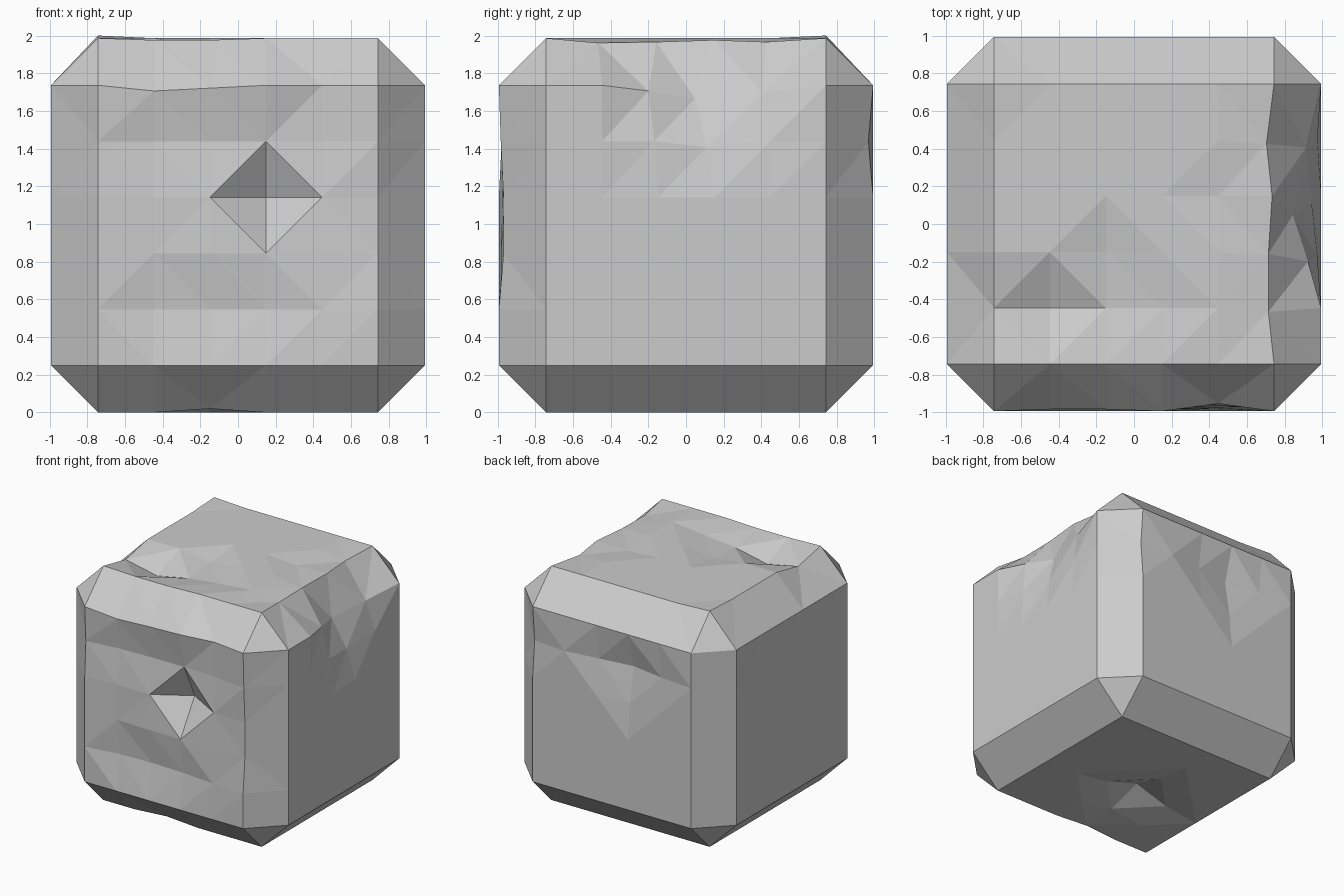
import bpy, bmesh
from itertools import product
from mathutils import Vector

if "Cube" in bpy.data.objects:
    bpy.data.objects.remove(bpy.data.objects["Cube"])

N = 5              # cells along each flat side
FLAT = 0.743       # half width of a flat side
HALF = 0.993       # half width of the whole block
STEP = 2 * FLAT / N

# Dents: (axis of the side, lattice point) -> offset
X, Y, Z = range(3)
dents = {}


def dent(axis, point, depth, drift=(0, 0, 0)):
    """Push one lattice point of a side inwards, with an optional drift."""
    move = Vector(drift)
    move[axis] += depth if point[axis] == 0 else -depth
    dents[axis, point] = move


# Front: one deep pit and shallow hollow bands
dent(Y, (3, 0, 3), 0.20)
for i, depth in enumerate((0.015, 0.05, 0.06, 0.06, 0.05, 0.01)):
    dent(Y, (i, 0, 4), depth)
for i, depth in enumerate((0.0, 0.045, 0.055, 0.045, 0.015, 0.0)):
    dent(Y, (i, 0, 1), depth)
for i, depth in enumerate((0.0, 0.02, 0.01, 0.01, 0.02, 0.025)):
    dent(Y, (i, 0, 2), depth)
dent(Y, (1, 0, 3), 0.02)
dent(Y, (2, 0, 3), 0.02)
dent(Y, (4, 0, 3), 0.03)
dent(Y, (5, 0, 3), 0.025)
dent(Y, (1, 0, 5), 0.01, (0, 0, -0.03))
dent(Y, (2, 0, 5), 0.01, (0, 0, -0.015))
dent(Y, (4, 0, 5), 0.04)

# Left side: chipped upper edge
dent(X, (5, 2, 5), 0.07, (0, -0.05, -0.03))
dent(X, (5, 3, 5), 0.15, (0, -0.10, -0.07))
dent(X, (5, 4, 5), 0.08, (0, -0.04, -0.04))
dent(X, (5, 2, 4), 0.02, (0, -0.02, 0))
dent(X, (5, 3, 4), 0.05, (0, -0.04, -0.03))
dent(X, (5, 4, 4), 0.02)

# Top: hollow near the front right, uneven left edge
dent(Z, (1, 1, 5), 0.12)
dent(Z, (0, 1, 5), 0.06)
dent(Z, (2, 1, 5), 0.06)
dent(Z, (2, 2, 5), 0.04)
dent(Z, (3, 1, 5), 0.03)
dent(Z, (1, 0, 5), 0.01)
dent(Z, (2, 0, 5), 0.01)
dent(Z, (5, 1, 5), 0.025, (-0.03, -0.02, 0))
dent(Z, (5, 2, 5), 0.02, (-0.03, -0.01, 0))
dent(Z, (5, 3, 5), 0.01, (-0.01, 0, 0))
dent(Z, (5, 4, 5), 0.02, (-0.04, -0.02, 0))
dent(Z, (4, 3, 5), 0.02)
dent(Z, (0, 5, 5), -0.014)

# Back and right side: shallow hollows
dent(Y, (2, 5, 4), 0.08)
dent(Y, (1, 5, 4), 0.03)
dent(Y, (3, 5, 4), 0.04)
dent(Y, (2, 5, 3), 0.03)
dent(Y, (5, 5, 4), 0.015, (0, -0.01, 0))
dent(X, (0, 4, 4), 0.03)
dent(X, (0, 4, 3), 0.015)

# Underside: pit with a sunken rim
dent(Z, (2, 2, 0), 0.13)
for point in ((2, 1, 0), (1, 2, 0), (3, 2, 0), (2, 3, 0)):
    dent(Z, point, 0.04)
dent(Z, (2, 0, 0), 0.02)

bm = bmesh.new()
verts = {}


def vert(axis, point):
    """Vertex of the side facing along axis at a lattice point."""
    key = axis, tuple(point)
    if key not in verts:
        co = Vector([c * STEP - FLAT for c in point])
        co[axis] = HALF if point[axis] == N else -HALF
        co += dents.get(key, Vector())
        co.z += HALF
        verts[key] = bm.verts.new(co)
    return verts[key]


def at(**coords):
    return coords["x"], coords["y"], coords["z"]


def lattice(axes, values):
    point = [0, 0, 0]
    for axis, value in zip(axes, values):
        point[axis] = value
    return tuple(point)


for a in range(3):
    b, c = (a + 1) % 3, (a + 2) % 3
    axes = a, b, c
    # Flat sides
    for side, i, j in product((0, N), range(N), range(N)):
        ring = ((i, j), (i + 1, j), (i + 1, j + 1), (i, j + 1))
        bm.faces.new([vert(a, lattice(axes, (side, p, q))) for p, q in ring])
    # Chamfered edges running along this axis
    for sb, sc, k in product((0, N), (0, N), range(N)):
        p, q = lattice(axes, (k, sb, sc)), lattice(axes, (k + 1, sb, sc))
        bm.faces.new([vert(b, p), vert(b, q), vert(c, q), vert(c, p)])
# Corner triangles
for corner in product((0, N), repeat=3):
    bm.faces.new([vert(a, corner) for a in range(3)])

bmesh.ops.recalc_face_normals(bm, faces=bm.faces)
bmesh.ops.triangulate(bm, faces=bm.faces, quad_method='SHORT_EDGE')

mesh = bpy.data.meshes.new("stone_block")
bm.to_mesh(mesh)
bm.free()
block = bpy.data.objects.new("stone_block", mesh)
bpy.context.collection.objects.link(block)

# Stone colour
stone = bpy.data.materials.new("stone_grey")
stone.use_nodes = True
grey = (0.6, 0.6, 0.6, 1)
stone.diffuse_color = grey
stone.node_tree.nodes["Principled BSDF"].inputs["Base Color"].default_value = grey
mesh.materials.append(stone)
